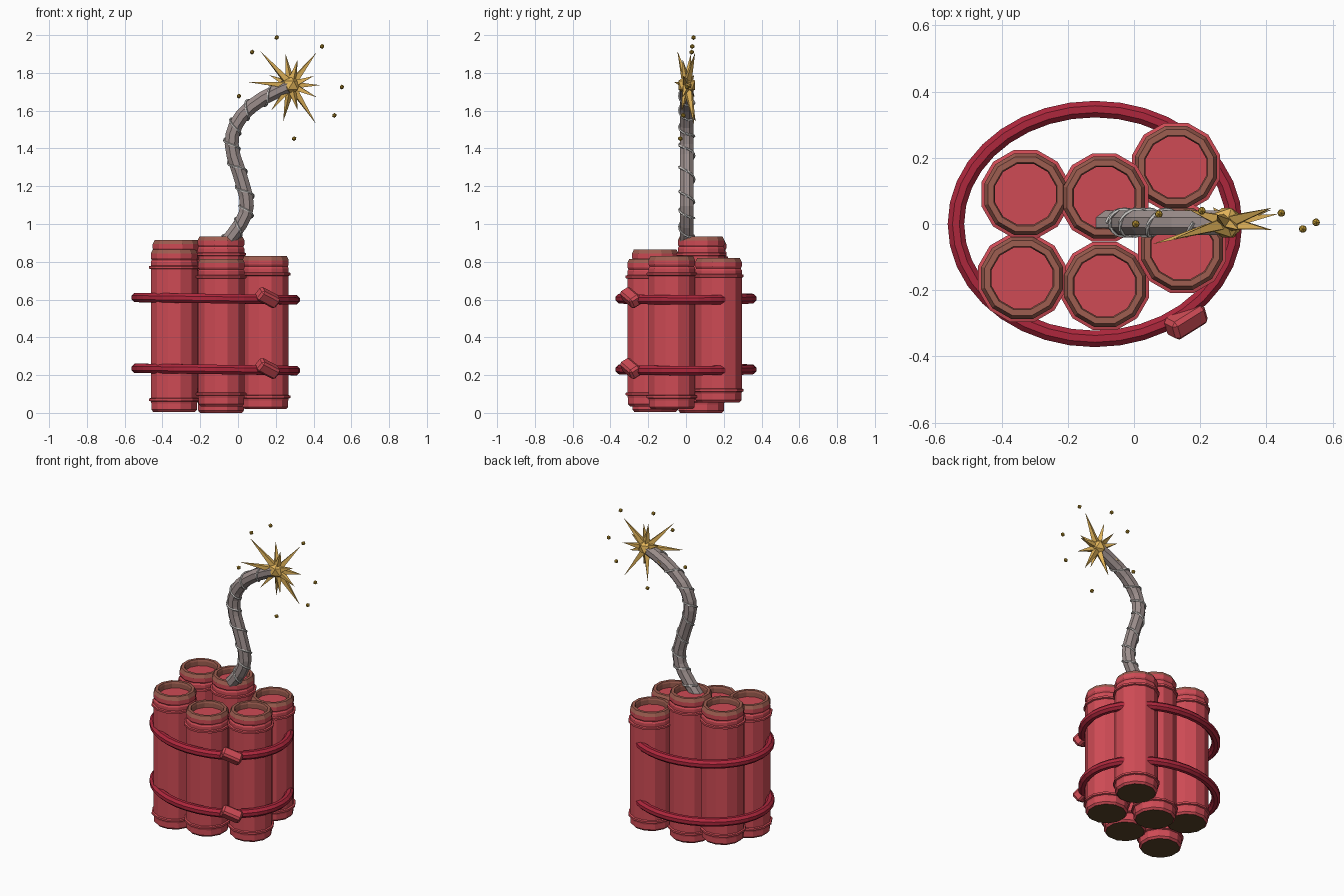
import bpy, math, random
from mathutils import Vector, Euler

if "Cube" in bpy.data.objects:
    bpy.data.objects.remove(bpy.data.objects["Cube"])

random.seed(4)


def material(name, rgb):
    m = bpy.data.materials.new(name)
    m.diffuse_color = (*rgb, 1)
    m.use_nodes = True
    m.node_tree.nodes["Principled BSDF"].inputs["Base Color"].default_value = m.diffuse_color
    return m


RED = material("red_paper", (0.62, 0.07, 0.09))
DARK_RED = material("dark_red_cord", (0.42, 0.02, 0.045))
RIM = material("brown_rim", (0.34, 0.11, 0.08))
BASE = material("dark_base", (0.10, 0.055, 0.02))
FUSE = material("fuse_grey", (0.33, 0.27, 0.26))
THREAD = material("thread_grey", (0.62, 0.60, 0.58))
GOLD = material("spark_gold", (0.75, 0.45, 0.10))
EMBER = material("ember_gold", (0.50, 0.30, 0.03))


def mesh_object(name, verts, faces, mat):
    me = bpy.data.meshes.new(name)
    me.from_pydata(verts, [], faces)
    me.materials.append(mat)
    ob = bpy.data.objects.new(name, me)
    bpy.context.collection.objects.link(ob)
    return ob


def lathe(name, profile, mat, loc, n=12, cap_start=False, cap_end=False):
    verts = [(r * math.cos(2 * math.pi * (k + .5) / n), r * math.sin(2 * math.pi * (k + .5) / n), z)
             for r, z in profile for k in range(n)]
    faces = [(i * n + k, i * n + (k + 1) % n, (i + 1) * n + (k + 1) % n, (i + 1) * n + k)
             for i in range(len(profile) - 1) for k in range(n)]
    if cap_start:
        faces.append(tuple(reversed(range(n))))
    if cap_end:
        faces.append(tuple(range(len(verts) - n, len(verts))))
    ob = mesh_object(name, verts, faces, mat)
    ob.location = loc
    return ob


def tube(name, pts, radii, n, mat, closed=False):
    # sweep a regular polygon along a path
    verts, faces, m = [], [], len(pts)
    ref = Vector((0, 0, 1)) if closed else Vector((0, 1, 0))
    for i, p in enumerate(pts):
        a, b = (i - 1, (i + 1) % m) if closed else (max(i - 1, 0), min(i + 1, m - 1))
        t = (pts[b] - pts[a]).normalized()
        side = t.cross(ref).normalized()
        up = side.cross(t)
        for k in range(n):
            ang = 2 * math.pi * (k + .5) / n
            verts.append(p + (side * math.cos(ang) + up * math.sin(ang)) * radii[i])
    for i in range(m if closed else m - 1):
        j = (i + 1) % m
        faces += [(i * n + k, i * n + (k + 1) % n, j * n + (k + 1) % n, j * n + k) for k in range(n)]
    if not closed:
        faces += [tuple(reversed(range(n))), tuple(range((m - 1) * n, m * n))]
    return mesh_object(name, verts, faces, mat)


def band(z):
    return [(.128, z - .009), (.138, z - .006), (.138, z + .006), (.128, z + .009)]


# Six sticks: x, y, bottom, top
sticks = [(-.328, .09, .055, .915), (-.09, .08, 0, .935), (.127, .172, .055, .82),
          (-.338, -.163, .005, .865), (-.088, -.187, .035, .815), (.145, -.075, .02, .83)]
for i, (x, y, z0, z1) in enumerate(sticks, 1):
    loc, h = (x, y, z0), z1 - z0
    body = [(.114, 0), (.125, .012), (.125, .045)] + band(.065) + band(h - .095)
    body += [(.128, h - .065), (.122, h - .055), (.128, h - .045), (.128, h - .022)]
    lathe(f"stick_body_{i}", body, RED, loc)
    lathe(f"stick_rim_{i}", [(.128, h - .022), (.117, h), (.099, h), (.095, h - .012), (.095, h - .04)], RIM, loc)
    lathe(f"stick_filling_{i}", [(.0951, h - .045), (.095, h - .04)], RED, loc, cap_end=True)
    lathe(f"stick_base_{i}", [(.114, 0), (.114, .004)], BASE, loc, cap_start=True)

# Binding cords with a knot at the front right
for tag, z in (("upper", .605), ("lower", .23)):
    pts = []
    for k in range(36):
        a = 2 * math.pi * k / 36
        pts.append(Vector((-.118 + .42 * math.cos(a), .347 * math.sin(a), z - .006 * math.cos(a))))
    tube(f"{tag}_cord", pts, [.027] * 36, 8, DARK_RED, closed=True)
    bpy.ops.mesh.primitive_cube_add(size=1, location=(.157, -.292, z + .005))
    knot = bpy.context.object
    knot.name = f"{tag}_knot"
    knot.scale = (.125, .065, .065)
    knot.rotation_euler = Euler((math.radians(35), math.radians(24), math.radians(32)))
    bpy.ops.object.transform_apply(location=False, rotation=False)
    bev = knot.modifiers.new("bevel", 'BEVEL')
    bev.width, bev.segments = .012, 1
    knot.data.materials.append(RED)

# Curving fuse through a few control points (x, z)
ctrl = [(-.105, .85), (-.03, .94), (.035, 1.04), (.045, 1.13), (.01, 1.26), (-.03, 1.39),
        (-.025, 1.49), (.03, 1.585), (.14, 1.67), (.28, 1.735)]


def path(t):
    # smooth interpolation of the control points, t from 0 to 1
    s = t * (len(ctrl) - 1)
    i = min(int(s), len(ctrl) - 2)
    f = s - i
    p = [Vector(ctrl[min(max(i + d, 0), len(ctrl) - 1)]) for d in (-1, 0, 1, 2)]
    q = .5 * (2 * p[1] + (p[2] - p[0]) * f + (2 * p[0] - 5 * p[1] + 4 * p[2] - p[3]) * f ** 2
              + (3 * p[1] - p[0] - 3 * p[2] + p[3]) * f ** 3)
    return Vector((q.x, .004, q.y))


N = 18
tube("fuse", [path(k / (N - 1)) for k in range(N)], [.040] * N, 8, FUSE)

# Thread wound round the fuse
wind = []
for k in range(150):
    t = .08 + .85 * k / 149
    d = (path(t + .01) - path(t - .01)).normalized()
    side = d.cross(Vector((0, 1, 0)))
    a = 2 * math.pi * 8 * k / 149
    wind.append(path(t) + (side * math.cos(a) + Vector((0, 1, 0)) * math.sin(a)) * .040)
tube("fuse_thread", wind, [.006] * len(wind), 5, THREAD)

# Spark: faceted core with a flat burst of thin spikes
core = Vector((.28, .004, 1.735))
bpy.ops.mesh.primitive_ico_sphere_add(subdivisions=1, radius=.052, location=core)
bpy.context.object.name = "spark_core"
bpy.context.object.data.materials.append(GOLD)
tips = [(0, .155), (22, .13), (52, .22), (75, .14), (100, .17), (132, .245), (155, .13), (176, .23),
        (205, .15), (232, .17), (258, .20), (285, .14), (303, .245), (335, .15)]
for i, (deg, length) in enumerate(tips):
    a = math.radians(deg)
    d = Vector((math.cos(a), (-1) ** i * random.uniform(.12, .33), math.sin(a)))
    d.normalize()
    spike = lathe(f"spark_spike_{i + 1}", [(.024, 0), (.0005, length - .02)], GOLD, core + d * .02,
                  n=4, cap_start=True, cap_end=True)
    spike.rotation_euler = d.to_track_quat('Z', 'Y').to_euler()

# Flying embers
embers = [(.075, .03, 1.91), (.205, .04, 1.987), (.445, .033, 1.94), (.55, .005, 1.725),
          (.51, -.015, 1.575), (.297, -.03, 1.452), (.005, 0, 1.677)]
for i, p in enumerate(embers, 1):
    bpy.ops.mesh.primitive_ico_sphere_add(subdivisions=1, radius=.013, location=p)
    bpy.context.object.name = f"ember_{i}"
    bpy.context.object.data.materials.append(EMBER)
